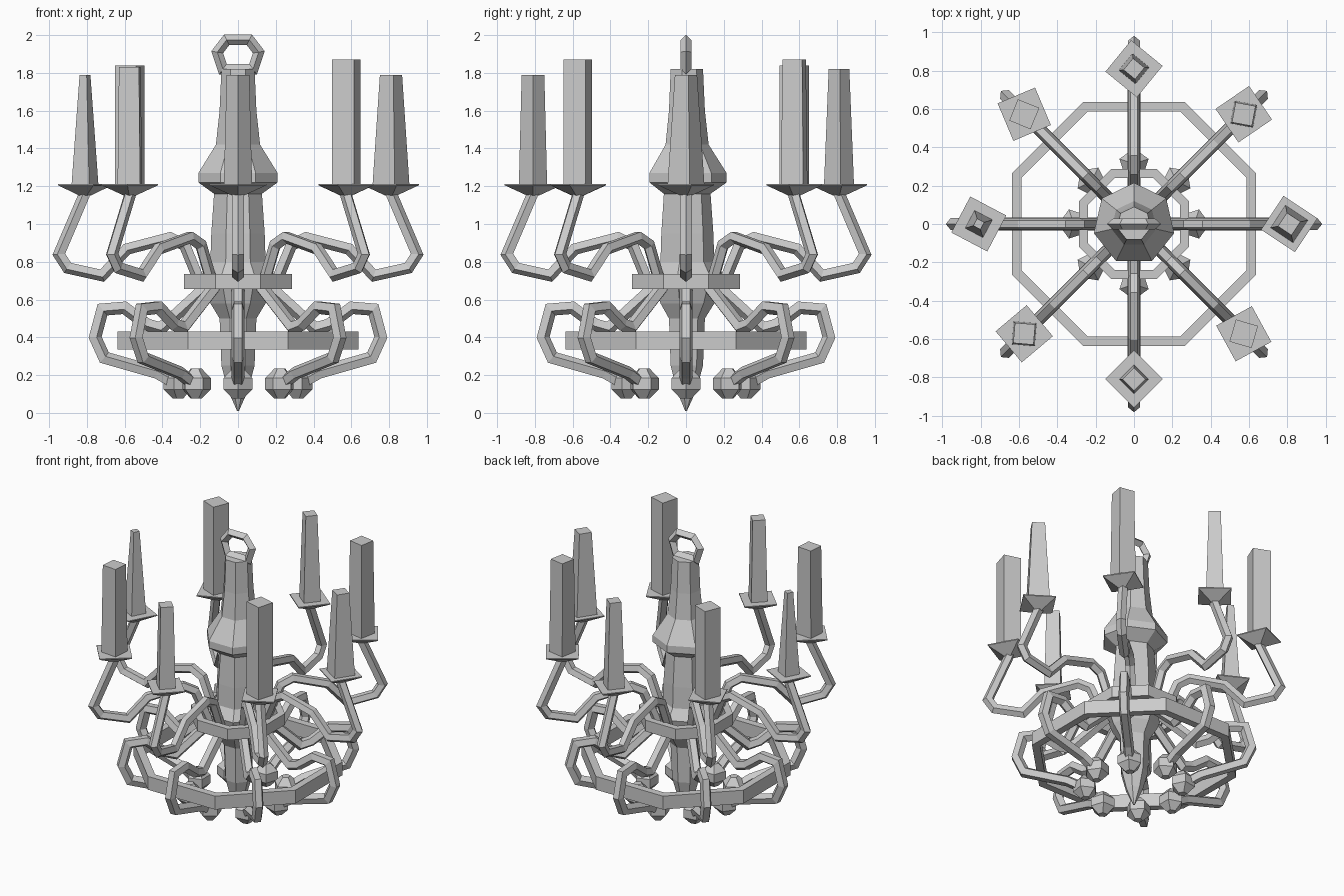
import bpy, bmesh, math
from mathutils import Vector, Matrix

if "Cube" in bpy.data.objects:
    bpy.data.objects.remove(bpy.data.objects["Cube"])


def make(name, verts, faces):
    me = bpy.data.meshes.new(name)
    me.from_pydata([tuple(v) for v in verts], [], faces)
    bm = bmesh.new()
    bm.from_mesh(me)
    bmesh.ops.recalc_face_normals(bm, faces=bm.faces)
    bm.to_mesh(me)
    bm.free()
    ob = bpy.data.objects.new(name, me)
    bpy.context.collection.objects.link(ob)
    return ob


def skin(name, rings, closed=False):
    """Bridge successive rings of points; cap the ends unless closed."""
    n, m = len(rings[0]), len(rings)
    faces = []
    for i in range(m if closed else m - 1):
        a, b = i * n, ((i + 1) % m) * n
        faces += [(a + j, a + (j + 1) % n, b + (j + 1) % n, b + j) for j in range(n)]
    if not closed:
        faces += [tuple(range(n))[::-1], tuple(range((m - 1) * n, m * n))]
    return make(name, [v for r in rings for v in r], faces)


def lathe(name, profile, sides, phase=0.0, closed=False, centre=(0, 0)):
    rings = [[(centre[0] + r * math.cos(phase + math.tau * j / sides),
               centre[1] + r * math.sin(phase + math.tau * j / sides), z)
              for j in range(sides)] for r, z in profile]
    return skin(name, rings, closed)


def tube(name, path, radius, sides=5, closed=False, angle=0.0):
    """Sweep a polygon along an (r, z) path lying in a vertical plane."""
    pts = [Vector((r, 0, z)) for r, z in path]
    rings, n, side = [], len(pts), Vector((0, 1, 0))
    for i, p in enumerate(pts):
        if closed:
            a, b = pts[i - 1], pts[(i + 1) % n]
        else:
            a, b = pts[max(i - 1, 0)], pts[min(i + 1, n - 1)]
        t1 = (p - a).normalized() if p != a else (b - p).normalized()
        t2 = (b - p).normalized() if p != b else t1
        t = (t1 + t2).normalized()
        u = side.cross(t)
        k = min(1.5, 1 / max(0.4, t.dot(t1)))
        rings.append([p + u * radius * k * math.cos(math.tau * j / sides)
                      + side * radius * math.sin(math.tau * j / sides)
                      for j in range(sides)])
    ob = skin(name, rings, closed)
    ob.data.transform(Matrix.Rotation(angle, 4, 'Z'))
    return ob


# Central turned column with bulb and pointed bottom
lathe("column", [(0.005, 0.01), (0.055, 0.12), (0.09, 0.25), (0.1, 0.5), (0.15, 0.58),
                 (0.18, 0.66), (0.2, 0.73), (0.15, 0.8), (0.145, 0.95), (0.13, 1.16),
                 (0.215, 1.22), (0.215, 1.27), (0.12, 1.42), (0.1, 1.6), (0.09, 1.82)],
      7, math.pi / 2)

# Hanging loop on top
tube("hanging_loop", [(-0.08, 1.82), (-0.11, 1.91), (-0.06, 1.975), (0.06, 1.975),
                      (0.11, 1.91), (0.08, 1.82)], 0.028, 4, True)

# Hub band and large lower ring
lathe("hub_ring", [(0.26, 0.655), (0.31, 0.655), (0.31, 0.735), (0.26, 0.735)],
      8, math.pi / 8, True)
lathe("lower_ring", [(0.635, 0.335), (0.69, 0.335), (0.69, 0.43), (0.635, 0.43)],
      8, math.pi / 8, True)

ARM = [(0.19, 0.67), (0.28, 0.89), (0.36, 0.93), (0.59, 0.87), (0.72, 0.73),
       (0.9, 0.77), (0.945, 0.84), (0.8, 1.18)]
SCROLL = [(0.18, 0.66), (0.41, 0.45), (0.48, 0.47), (0.6, 0.56), (0.72, 0.55),
          (0.76, 0.4), (0.71, 0.29), (0.43, 0.21), (0.34, 0.16)]

# Candle base radius, top radius, top height and twist, anticlockwise from +x
CANDLES = [(0.1, 0.06, 1.79, 0.2), (0.085, 0.075, 1.87, 0.6), (0.08, 0.055, 1.82, 0.1),
           (0.085, 0.085, 1.84, 0.4), (0.075, 0.03, 1.79, 0.3), (0.085, 0.075, 1.83, 0.7),
           (0.075, 0.06, 1.79, 0.0), (0.085, 0.085, 1.87, 0.5)]

# Eight arms, each with dish, candle and lower scroll
for i, (base, top, height, twist) in enumerate(CANDLES):
    ang = i * math.tau / 8
    c = (0.81 * math.cos(ang), 0.81 * math.sin(ang))
    tube(f"upper_arm_{i}", ARM, 0.033, 5, angle=ang)
    lathe(f"candle_dish_{i}", [(0.03, 1.15), (0.15, 1.205), (0.15, 1.212)],
          4, ang + twist, centre=c)
    lathe(f"candle_{i}", [(base, 1.2), (top, height)], 4, twist, centre=c)
    tube(f"lower_scroll_{i}", SCROLL, 0.036, 5, angle=ang)
    lathe(f"scroll_knob_{i}", [(0.03, 0.075), (0.08, 0.125), (0.08, 0.185), (0.03, 0.235)],
          5, ang, centre=(0.315 * math.cos(ang), 0.315 * math.sin(ang)))
